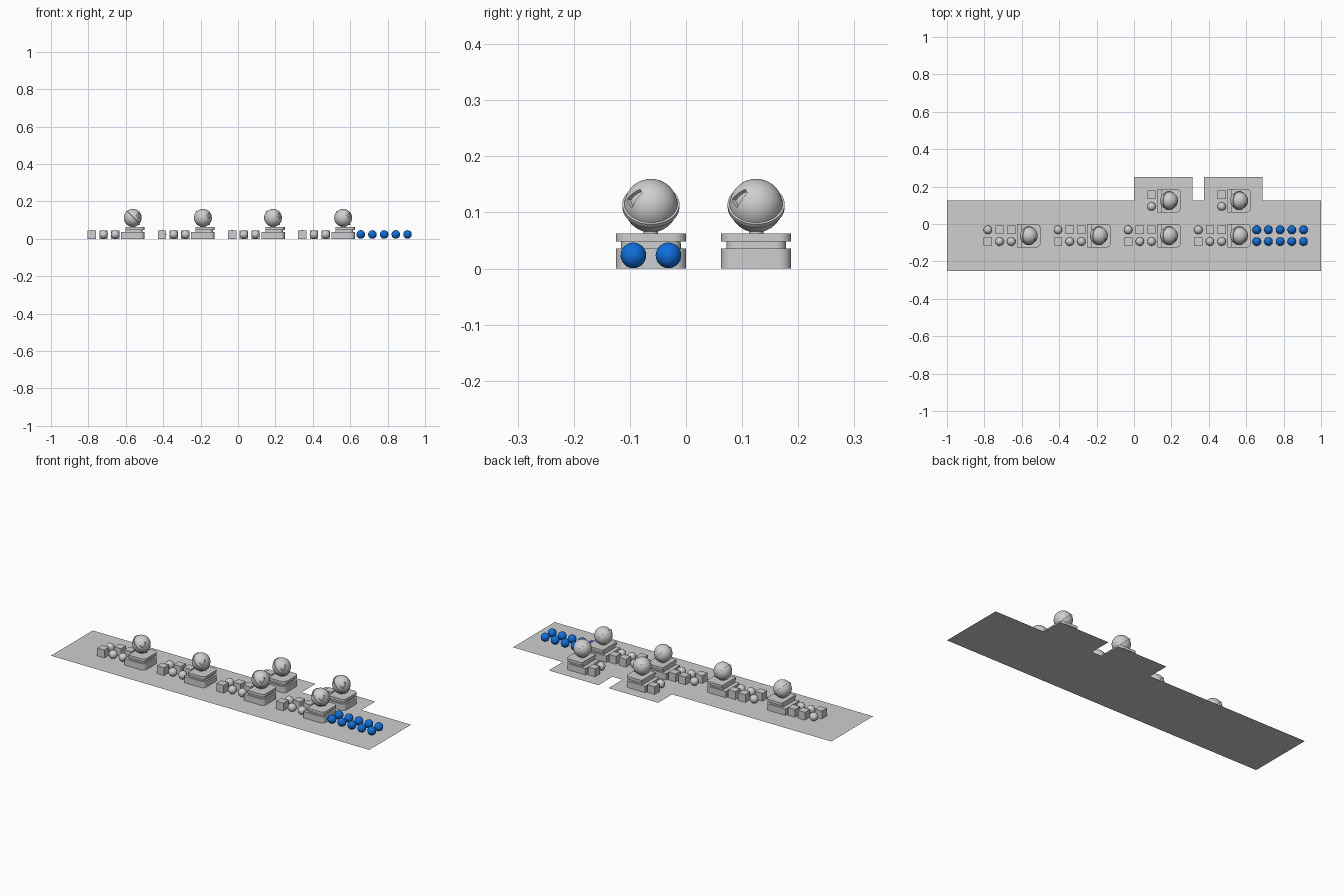
import bpy, bmesh, math
from mathutils import Matrix, Vector

if "Cube" in bpy.data.objects:
    bpy.data.objects.remove(bpy.data.objects["Cube"])


def material(name, rgb):
    m = bpy.data.materials.new(name)
    m.diffuse_color = (*rgb, 1)
    m.use_nodes = True
    m.node_tree.nodes["Principled BSDF"].inputs["Base Color"].default_value = m.diffuse_color
    return m


GREY = material("light_grey", (0.62, 0.62, 0.62))
BLUE = material("strong_blue", (0.004, 0.16, 0.72))


def to_mesh(bm, name, mat, smooth=True):
    bmesh.ops.recalc_face_normals(bm, faces=bm.faces)
    me = bpy.data.meshes.new(name)
    bm.to_mesh(me)
    bm.free()
    me.materials.append(mat)
    if smooth:
        me.shade_smooth()
        me.set_sharp_from_angle(angle=math.radians(32))
    return me


def place(me, name, loc):
    ob = bpy.data.objects.new(name, me)
    ob.location = loc
    bpy.context.collection.objects.link(ob)
    return ob


def sphere_mesh(name, r, mat):
    bm = bmesh.new()
    bmesh.ops.create_uvsphere(bm, u_segments=32, v_segments=16, radius=r)
    return to_mesh(bm, name, mat)


def slab(bm, x0, x1, hy, z0, z1, r):
    """Block with square left corners and rounded right corners."""
    pts = [(x0, hy), (x0, -hy)]
    for cy, a0 in ((-hy + r, -90), (hy - r, 0)):
        for i in range(9):
            a = math.radians(a0 + i * 11.25)
            pts.append((x1 - r + r * math.cos(a), cy + r * math.sin(a)))
    f = bm.faces.new([bm.verts.new((x, y, z0)) for x, y in pts])
    ext = bmesh.ops.extrude_face_region(bm, geom=[f], use_keep_orig=True)
    top = [v for v in ext["geom"] if isinstance(v, bmesh.types.BMVert)]
    bmesh.ops.translate(bm, verts=top, vec=(0, 0, z1 - z0))


def stand_mesh():
    bm = bmesh.new()
    slab(bm, -0.0625, 0.0625, 0.0625, 0, 0.036, 0.022)      # foot block
    slab(bm, -0.040, 0.053, 0.053, 0.036, 0.048, 0.018)     # recessed waist
    slab(bm, -0.040, 0.0625, 0.0625, 0.048, 0.063, 0.022)   # top plate
    bmesh.ops.create_cone(bm, cap_ends=True, segments=24, radius1=0.013, radius2=0.013,
                          depth=0.02, matrix=Matrix.Translation((0, 0, 0.067)))  # neck
    return to_mesh(bm, "stand", GREY)


def ball_mesh():
    """Back shell, raised rim and front dome with a slot, tilted by 45 degrees."""
    prof = [(0.048, a) for a in range(-90, -5, 6)]
    prof += [(0.051, -6), (0.051, 0), (0.051, 4), (0.0475, 5)]
    prof += [(0.0475, a) for a in (12, 19, 26, 33, 40, 47, 54, 60, 66, 72, 78, 84, 90)]
    bm = bmesh.new()
    verts = [bm.verts.new((r * math.cos(math.radians(a)), 0, r * math.sin(math.radians(a))))
             for r, a in prof]
    edges = [bm.edges.new(p) for p in zip(verts, verts[1:])]
    bmesh.ops.spin(bm, geom=verts + edges, cent=(0, 0, 0), axis=(0, 0, 1),
                   angle=2 * math.pi, steps=48)
    bmesh.ops.remove_doubles(bm, verts=bm.verts, dist=1e-5)
    bmesh.ops.recalc_face_normals(bm, faces=bm.faces)
    # slot sunk into the dome
    slot = []
    for f in bm.faces:
        c = f.calc_center_median()
        lat = math.degrees(math.asin(c.z / c.length))
        lon = math.degrees(math.atan2(c.y, c.x))
        if 26 < lat < 66 and -82 < lon < -53:
            slot.append(f)
    ext = bmesh.ops.extrude_face_region(bm, geom=slot)
    for v in ext["geom"]:
        if isinstance(v, bmesh.types.BMVert):
            v.co *= 0.86
    bmesh.ops.delete(bm, geom=[f for f in slot if f.is_valid], context="FACES")
    bmesh.ops.rotate(bm, verts=bm.verts, cent=(0, 0, 0),
                     matrix=Matrix.Rotation(math.radians(45), 3, "Y"))
    return to_mesh(bm, "tilted_ball", GREY)


# floor: one strip with two tabs at the back
bm = bmesh.new()
outline = [(-1, -0.25), (1, -0.25), (1, 0.125), (0.6875, 0.125), (0.6875, 0.25),
           (0.375, 0.25), (0.375, 0.125), (0.3125, 0.125), (0.3125, 0.25),
           (0, 0.25), (0, 0.125), (-1, 0.125)]
face = bm.faces.new([bm.verts.new((x, y, 0)) for x, y in outline])
place(to_mesh(bm, "floor", GREY, False), "floor", (0, 0, 0))

# shared part meshes
P = 0.0625
R = 0.0228
bm = bmesh.new()
bmesh.ops.create_cube(bm, size=0.0445)
CUBE = to_mesh(bm, "sample_cube", GREY, False)
SPHERE = sphere_mesh("sample_sphere", R, GREY)
BLUE_SPHERE = sphere_mesh("blue_sphere", R, BLUE)
STAND = stand_mesh()
BALL = ball_mesh()


def display(x, y):
    place(STAND, "stand", (x, y, 0))
    place(BALL, "tilted_ball", (x, y, 0.1125))


def sample(kind, x, y):
    if kind == "c":
        place(CUBE, "sample_cube", (x, y, 0.0228))
    else:
        place(SPHERE, "sample_sphere", (x, y, 0.0236))


# front row: four groups of six samples and a display ball
for g in range(4):
    cx = -0.5625 + 0.375 * g
    display(cx, -P)
    for row, y in (("scc", -P / 2), ("css", -1.5 * P)):
        for i, kind in enumerate(row):
            sample(kind, cx - 3.5 * P + i * P, y)

# back tabs: two groups of two samples and a display ball
for cx in (0.1875, 0.5625):
    display(cx, 0.125)
    sample("c", cx - 1.5 * P, 0.125 + P / 2)
    sample("s", cx - 1.5 * P, 0.125 - P / 2)

# blue spheres on the right
for i in range(5):
    for y in (-P / 2, -1.5 * P):
        place(BLUE_SPHERE, "blue_sphere", (0.65625 + i * P, y, 0.0236))
